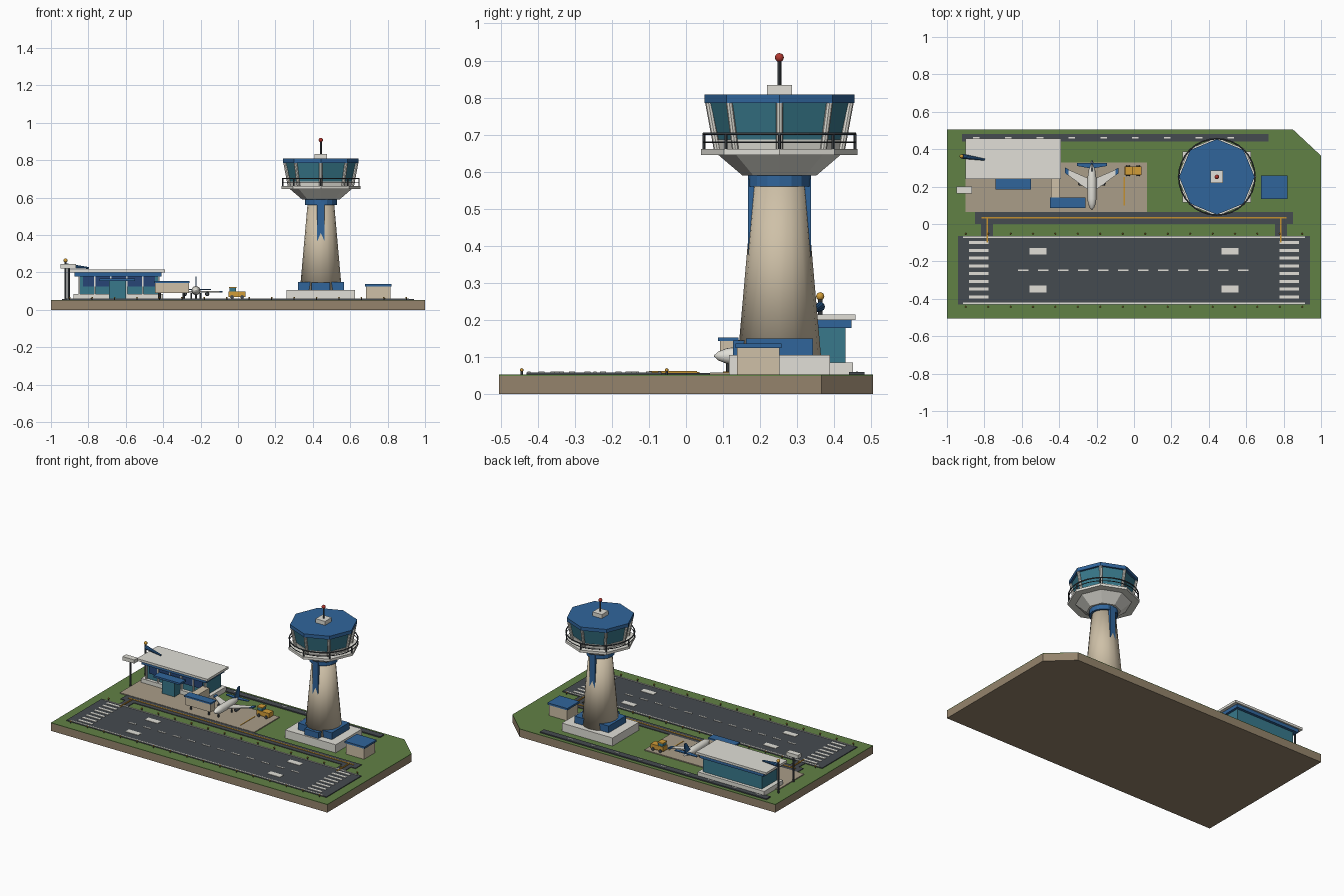
import bpy, bmesh, math
from mathutils import Vector, Matrix

if "Cube" in bpy.data.objects:
    bpy.data.objects.remove(bpy.data.objects["Cube"])

COL = dict(earth=(.30, .23, .15), grass=(.12, .22, .06), asphalt=(.06, .07, .08), white=(.75, .74, .68),
           apron=(.40, .34, .25), beige=(.62, .53, .39), blue=(.03, .13, .33), navy=(.02, .06, .18),
           glass=(.04, .19, .26), dark=(.06, .07, .08), yellow=(.65, .34, .04), red=(.45, .04, .03),
           orange=(.55, .28, .03))
MATS = {}
for k, c in COL.items():
    MATS[k] = bpy.data.materials.new(k)
    MATS[k].diffuse_color = (*c, 1)


def finish(name, bm, mat, smooth=False):
    bmesh.ops.recalc_face_normals(bm, faces=bm.faces[:])
    me = bpy.data.meshes.new(name)
    for f in bm.faces:
        f.smooth = smooth
    bm.to_mesh(me)
    bm.free()
    me.materials.append(MATS[mat])
    ob = bpy.data.objects.new(name, me)
    bpy.context.collection.objects.link(ob)
    return ob


def box(name, mat, *boxes):
    """Each box is (x0, x1, y0, y1, z0, z1)."""
    bm = bmesh.new()
    for x0, x1, y0, y1, z0, z1 in boxes:
        m = Matrix.Translation(((x0+x1)/2, (y0+y1)/2, (z0+z1)/2)) @ Matrix.Diagonal((x1-x0, y1-y0, z1-z0, 1))
        bmesh.ops.create_cube(bm, size=1, matrix=m)
    return finish(name, bm, mat)


def prism(name, mat, pts, a, b, M=Matrix()):
    bm = bmesh.new()
    f = bm.faces.new([bm.verts.new((x, y, a)) for x, y in pts])
    r = bmesh.ops.extrude_face_region(bm, geom=[f])
    for v in r['geom']:
        if isinstance(v, bmesh.types.BMVert):
            v.co.z = b
    bm.transform(M)
    return finish(name, bm, mat)


def lathe(name, mat, prof, n, M, smooth=False):
    """Profile of (radius, z) turned around z, capped at both ends."""
    bm = bmesh.new()
    rings = [[bm.verts.new((r*math.cos(2*math.pi*i/n), r*math.sin(2*math.pi*i/n), z)) for i in range(n)]
             for r, z in prof]
    for p, q in zip(rings, rings[1:]):
        for i in range(n):
            bm.faces.new((p[i], p[(i+1) % n], q[(i+1) % n], q[i]))
    bm.faces.new(rings[0])
    bm.faces.new(rings[-1])
    bm.transform(M)
    return finish(name, bm, mat, smooth)


def rods(name, mat, pairs, r, n=8):
    bm = bmesh.new()
    for a, b in pairs:
        a, b = Vector(a), Vector(b)
        m = Matrix.Translation((a+b)/2) @ (b-a).to_track_quat('Z', 'Y').to_matrix().to_4x4()
        bmesh.ops.create_cone(bm, cap_ends=True, segments=n, radius1=r, radius2=r, depth=(b-a).length, matrix=m)
    return finish(name, bm, mat)


def balls(name, mat, pts, r, n=12):
    bm = bmesh.new()
    for p in pts:
        bmesh.ops.create_uvsphere(bm, u_segments=n, v_segments=max(4, n//2+2), radius=r, matrix=Matrix.Translation(p))
    return finish(name, bm, mat, True)


T = Matrix.Translation
G = .053  # ground level

# Base slab
outline = [(-1, -.505), (1, -.505), (1, .365), (.85, .505), (-1, .505)]
prism('earth_slab', 'earth', outline, 0, .049)
prism('grass', 'grass', outline, .049, G)

# Runway, taxiway, service road
box('runway', 'asphalt', (-.94, .94, -.43, -.065, .05, .058))
box('taxiway', 'asphalt', (-.85, .85, 0, .065, .05, .057),
    *[(s*.785-.032, s*.785+.032, -.066, .001, .05, .057) for s in (-1, 1)])
box('service_road', 'asphalt', (-.92, .72, .44, .482, .05, .06))
box('road_dashes', 'white', *[(-.86+.17*i, -.825+.17*i, .458, .464, .059, .0615) for i in range(9)])
mk = (.057, .0605)
box('runway_edge_lines', 'white', *[(-.915, .915, y-.004, y+.004, *mk) for y in (-.423, -.072)])
box('threshold_stripes', 'white', *[(s*.83-.051, s*.83+.051, y-.008, y+.008, *mk)
    for s in (-1, 1) for y in [-.39+.0415*i for i in range(8)]])
box('centre_dashes', 'white', *[(-.62+.107*i, -.565+.107*i, -.25, -.242, *mk) for i in range(12)])
box('aiming_blocks', 'white', *[(s*.513-.046, s*.513+.046, y-.018, y+.018, *mk) for s in (-1, 1) for y in (-.145, -.347)])
box('taxi_lines', 'orange', (-.815, .815, .029, .037, .056, .06),
    *[(s*.785-.004, s*.785+.004, -.1, .03, .056, .0625) for s in (-1, 1)])
lights = [(-.9+.12*i, y) for i in range(16) for y in (-.443, -.052)]
rods('edge_light_posts', 'dark', [((x, y, .05), (x, y, .063)) for x, y in lights], .003, 6)
balls('edge_light_lamps', 'yellow', [(x, y, .065) for x, y in lights], .005, 6)

# Apron
box('apron', 'apron', (-.9, .07, .065, .33, .05, .059))
box('stand_line', 'orange', (-.055, -.049, .1, .25, .058, .061))

# Terminal
box('terminal_plinth', 'white', (-.88, -.4, .255, .45, .05, .085))
box('terminal_glass', 'glass', (-.85, -.425, .275, .43, .084, .18))
box('terminal_window_band', 'navy', (-.83, -.445, .268, .28, .125, .18))
box('terminal_fascia', 'blue', (-.875, -.41, .255, .447, .178, .202))
box('terminal_roof', 'white', (-.9, -.39, .24, .457, .2, .215))
box('terminal_mullions', 'white', *[(x-.004, x+.004, .262, .276, .084, .18) for x in [-.85+.085*i for i in range(6)]])
box('entrance_porch', 'glass', (-.69, -.6, .2, .28, .058, .155))
box('entrance_canopy', 'blue', (-.74, -.55, .185, .245, .155, .167))

# Boarding bridge
box('bridge_walls', 'beige', (-.445, -.262, .092, .138, .09, .144), (-.445, -.395, .13, .27, .09, .146))
box('bridge_roof', 'blue', (-.45, -.258, .086, .142, .143, .153))
rods('bridge_legs', 'dark', [((x, .115, .055), (x, .115, .095)) for x in (-.42, -.29)], .007)

# Airliner, nose towards the runway
P = T((-.225, .075, .103))
lathe('fuselage', 'white', [(.001, 0), (.012, .012), (.021, .035), (.024, .06), (.024, .17), (.017, .215), (.005, .265)],
      16, P @ Matrix.Rotation(-math.pi/2, 4, 'X'), True)
for s, side in ((-1, 'left'), (1, 'right')):
    S = P @ Matrix.Diagonal((s, 1, 1, 1))
    prism(side+'_wing', 'white', [(.01, .1), (.14, .195), (.14, .222), (.01, .165)], -.009, -.003, S)
    prism(side+'_wing_tip', 'blue', [(.125, .184), (.143, .197), (.143, .226), (.125, .218)], -.010, -.001, S)
    prism(side+'_tailplane', 'blue', [(.003, .222), (.08, .235), (.08, .252), (.003, .252)], .004, .009, S)
    lathe(side+'_engine', 'dark', [(.009, 0), (.012, .01), (.011, .035), (.007, .05)], 12,
          T((-.225+s*.06, .205, .085)) @ Matrix.Rotation(-math.pi/2, 4, 'X'))
prism('tail_fin', 'blue', [(.2, .01), (.245, .075), (.265, .075), (.255, .005)], -.003, .003,
      P @ Matrix(((0, 0, 1, 0), (1, 0, 0, 0), (0, 1, 0, 0), (0, 0, 0, 1))))
rods('landing_gear', 'dark', [((x, y, .058), (x, y, .09)) for x, y in ((-.225, .12), (-.25, .22), (-.2, .22))], .005)

# Tug
box('tug_body', 'yellow', (-.05, .04, .262, .308, .068, .098))
box('tug_cab', 'glass', (-.045, -.012, .266, .304, .098, .117))
box('tug_cab_roof', 'yellow', (-.048, -.009, .263, .307, .116, .122))
rods('tug_wheels', 'dark', [((x, y-.005, .069), (x, y+.005, .069)) for x in (-.032, .022) for y in (.261, .309)], .01, 10)

# Control tower
cx, cy = .443, .252
C = T((cx, cy, 0))
box('tower_plinth', 'white', (cx-.183, cx+.183, cy-.136, cy+.136, .05, .106))
box('tower_foot_collar', 'blue', (cx-.123, cx+.123, cy-.09, cy+.09, .105, .15), (cx-.05, cx+.05, cy-.125, cy, .105, .145))
lathe('tower_shaft', 'beige', [(.112, .105), (.071, .57)], 16, C, True)
bpy.context.object
box('tower_fins', 'blue', (cx-.02, cx+.02, cy-.085, cy+.085, .36, .58))
lathe('tower_neck', 'blue', [(.085, .56), (.085, .592)], 16, C)
lathe('cab_flare', 'white', [(.1, .59), (.168, .648)], 8, C)
lathe('gallery_deck', 'white', [(.211, .645), (.211, .661)], 8, C)
lathe('cab_sill', 'white', [(.164, .66), (.168, .687)], 8, C)
lathe('cab_glass', 'glass', [(.164, .686), (.19, .79)], 8, C)
lathe('cab_roof', 'blue', [(.202, .785), (.202, .808)], 8, C)


def ring(r, z, n=8):
    return [(cx+r*math.cos(2*math.pi*i/n), cy+r*math.sin(2*math.pi*i/n), z) for i in range(n)]


rods('cab_mullions', 'white', list(zip(ring(.168, .66), ring(.192, .79))), .009)
rods('gallery_posts', 'dark', list(zip(ring(.204, .655), ring(.204, .702))), .004, 6)
for nm, z in (('gallery_top_rail', .702), ('gallery_mid_rail', .68)):
    bpy.ops.mesh.primitive_torus_add(major_segments=32, minor_segments=6, major_radius=.204,
                                     minor_radius=.004 if z > .7 else .0025, location=(cx, cy, z))
    bpy.context.object.name = nm
    bpy.context.object.data.materials.append(MATS['dark'])
box('roof_unit', 'white', (cx-.034, cx+.034, cy-.034, cy+.034, .806, .834))
rods('roof_mast', 'dark', [((cx, cy, .83), (cx, cy, .9))], .005)
balls('roof_beacon', 'red', [(cx, cy, .908)], .012)

# Equipment shed
box('shed_walls', 'beige', (.685, .815, .138, .252, .05, .126))
box('shed_roof', 'blue', (.678, .822, .133, .258, .125, .137))

# Light mast and windsock
rods('floodlight_posts', 'dark', [((-.905, .182, .05), (-.905, .182, .225))], .007)
box('floodlight_head', 'white', (-.95, -.865, .163, .2, .22, .244))
rods('windsock_mast', 'dark', [((-.922, .362, .05), (-.922, .362, .258))], .006)
balls('windsock_lamp', 'yellow', [(-.922, .362, .264)], .011)
d = Vector((.12, -.018, -.012))
lathe('windsock', 'blue', [(.013, 0), (.005, d.length)], 10,
      T((-.918, .362, .236)) @ d.to_track_quat('Z', 'Y').to_matrix().to_4x4())
for o in bpy.data.objects:
    o.select_set(False)

for m in bpy.data.materials:
    if m.users and not m.is_grease_pencil:
        m.use_nodes = True
        m.node_tree.nodes["Principled BSDF"].inputs["Base Color"].default_value = m.diffuse_color
